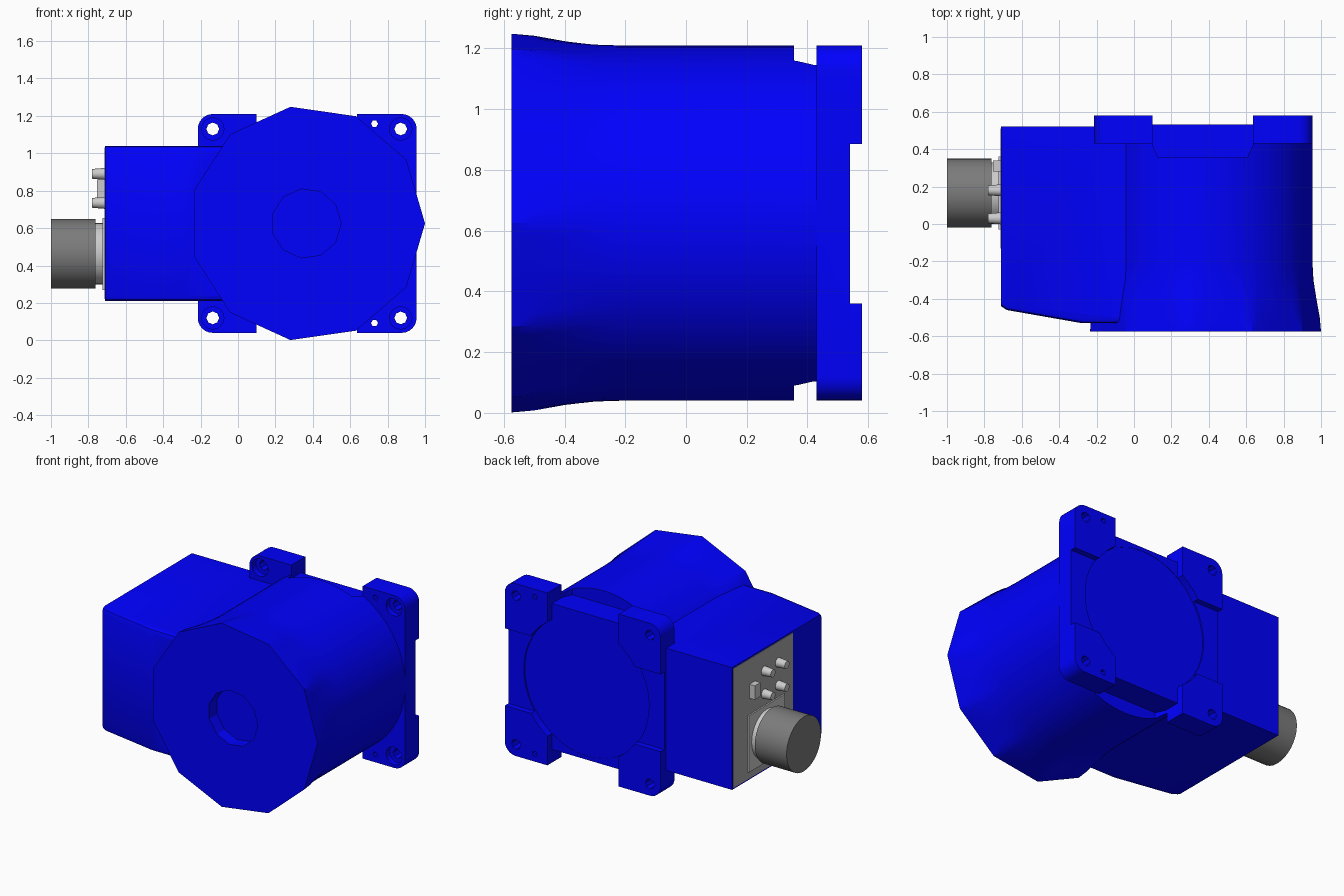
import bpy, bmesh, math
from mathutils import Vector

if "Cube" in bpy.data.objects:
    bpy.data.objects.remove(bpy.data.objects["Cube"])

CX, CZ = 0.37, 0.625          # main axis of the housing (runs along y)


def make(name, rings, mat=None):
    """Skin a list of equal-length point rings and cap both ends."""
    bm = bmesh.new()
    loops = [[bm.verts.new(p) for p in r] for r in rings]
    n = len(loops[0])
    for a, b in zip(loops, loops[1:]):
        for i in range(n):
            bm.faces.new((a[i], a[(i + 1) % n], b[(i + 1) % n], b[i]))
    bm.faces.new(loops[0])
    bm.faces.new(loops[-1])
    bmesh.ops.recalc_face_normals(bm, faces=bm.faces)
    me = bpy.data.meshes.new(name)
    bm.to_mesh(me)
    bm.free()
    ob = bpy.data.objects.new(name, me)
    bpy.context.collection.objects.link(ob)
    if mat:
        me.materials.append(mat)
    return ob


def place(axis, u, v, w):
    return {'x': (w, u, v), 'y': (u, w, v), 'z': (u, v, w)}[axis]


def prism(name, pts, axis, a, b, mat=None):
    return make(name, [[place(axis, u, v, w) for u, v in pts] for w in (a, b)], mat)


def box(name, x, y, z, mat=None):
    pts = [(x[0], y[0]), (x[1], y[0]), (x[1], y[1]), (x[0], y[1])]
    return prism(name, pts, 'z', z[0], z[1], mat)


def turned(name, axis, u, v, profile, n, mat=None):
    """Solid of revolution from (position, radius) pairs."""
    ang = [2 * math.pi * i / n for i in range(n)]
    return make(name, [[place(axis, u + r * math.cos(t), v + r * math.sin(t), w)
                        for t in ang] for w, r in profile], mat)


def boolean(ob, other, op='DIFFERENCE'):
    other.hide_render = True
    m = ob.modifiers.new('bool', 'BOOLEAN')
    m.operation, m.object, m.solver = op, other, 'EXACT'
    bpy.context.view_layer.objects.active = ob
    bpy.ops.object.modifier_apply(modifier=m.name)
    bpy.data.objects.remove(other)


def smooth(ob, deg=30):
    bpy.ops.object.select_all(action='DESELECT')
    ob.select_set(True)
    bpy.context.view_layer.objects.active = ob
    bpy.ops.object.shade_smooth_by_angle(angle=math.radians(deg))


def material(name, rgb):
    m = bpy.data.materials.new(name)
    m.diffuse_color = (*rgb, 1)
    m.use_nodes = True
    m.node_tree.nodes["Principled BSDF"].inputs["Base Color"].default_value = m.diffuse_color
    return m


blue = material('blue_paint', (0.0, 0.0, 1.0))
dark = material('dark_plastic', (0.2, 0.2, 0.2))
grey = material('panel_grey', (0.4, 0.4, 0.4))

# Drum: eleven-sided front blending into a round barrel
N, SIDES = 88, 11
step = 2 * math.pi / SIDES


def drum_ring(y, t):
    ring = []
    for i in range(N):
        a = 2 * math.pi * i / N
        poly = 0.63 * math.cos(step / 2) / math.cos(a % step - step / 2)
        r = poly * (1 - t) + 0.585 * t
        ring.append((CX + r * math.cos(a), y, CZ + r * math.sin(a)))
    return ring


housing = make('motor_housing', [drum_ring(y, t) for y, t in (
    (-0.575, 0), (-0.5, 0.15), (-0.4, 0.55), (-0.3, 0.9), (-0.22, 1), (0.54, 1))], blue)

# Square mounting flange with rounded corners
pts = []
for k, (sx, sz) in enumerate(((1, 1), (-1, 1), (-1, -1), (1, -1))):
    for j in range(7):
        a = math.pi / 2 * (k + j / 6)
        pts.append((CX + sx * 0.505 + 0.08 * math.cos(a),
                    CZ + sz * 0.505 + 0.08 * math.sin(a)))
boolean(housing, prism('flange', pts, 'y', 0.43, 0.58, blue), 'UNION')

# Side box with sloping front and softened front edges
side = prism('side_box', [(-0.71, -0.44), (-0.68, -0.46), (-0.28, -0.53),
                          (0.2, -0.53), (0.2, 0.52), (-0.71, 0.52)], 'z', 0.21, 1.04, blue)
bm = bmesh.new()
bm.from_mesh(side.data)
front = [e for e in bm.edges if all(v.co.y < -0.43 for v in e.verts)
         and abs(e.verts[0].co.z - e.verts[1].co.z) < 0.01]
bmesh.ops.bevel(bm, geom=front, offset=0.025, segments=2, profile=0.5, affect='EDGES')
bm.to_mesh(side.data)
bm.free()
boolean(housing, side, 'UNION')

# Recessed back face, leaving four raised corner feet
boolean(housing, box('cut', (0.10, 0.635), (0.532, 0.8), (-0.2, 1.5)))
boolean(housing, box('cut', (-0.6, 1.2), (0.54, 0.8), (0.36, 0.885)))
boolean(housing, turned('cut', 'y', CX, CZ, [(0.53, 0.47), (0.8, 0.47)], 48))

# Notches between the feet, top and bottom
notch = [(0.10, 0.8), (0.10, 0.42), (0.13, 0.355), (0.605, 0.355), (0.635, 0.42), (0.635, 0.8)]
for z0, z1 in ((1.12, 1.4), (-0.15, 0.13)):
    boolean(housing, prism('cut', notch, 'z', z0, z1))

# Bolt holes with front pockets, and small dowel holes
for s in (-1, 1):
    for x in (-0.135, 0.87):
        z = CZ + s * 0.505
        boolean(housing, turned('cut', 'y', x, z, [(0.38, 0.06), (0.47, 0.06)], 16))
        boolean(housing, turned('cut', 'y', x, z, [(0.4, 0.034), (0.7, 0.034)], 8))
    boolean(housing, turned('cut', 'y', 0.73, CZ + s * 0.533, [(0.38, 0.019), (0.7, 0.019)], 6))

# Shaft recess in the front face
boolean(housing, turned('cut', 'y', 0.365, CZ, [(-0.7, 0.186), (-0.49, 0.186)], 11))
smooth(housing)

# Connection panel on the end of the side box
box('connection_panel', (-0.714, -0.70), (-0.13, 0.51), (0.22, 1.03), grey)

# Large round plug with collar and square base
box('plug_base', (-0.724, -0.71), (-0.03, 0.36), (0.27, 0.655))
smooth(turned('plug_collar', 'x', 0.165, 0.463, [(-0.765, 0.165), (-0.715, 0.165)], 32))
smooth(turned('plug_body', 'x', 0.165, 0.463, [(-1.0, 0.185), (-0.762, 0.185)], 32, dark))

# Four small terminals and a switch block
for i, (y, z) in enumerate(((0.03, 0.89), (0.18, 0.89), (0.03, 0.735), (0.18, 0.735))):
    smooth(turned(f'terminal_{i + 1}', 'x', y, z, [(-0.78, 0.026), (-0.71, 0.032)], 16))
box('switch_block', (-0.755, -0.71), (0.28, 0.34), (0.765, 0.86))
